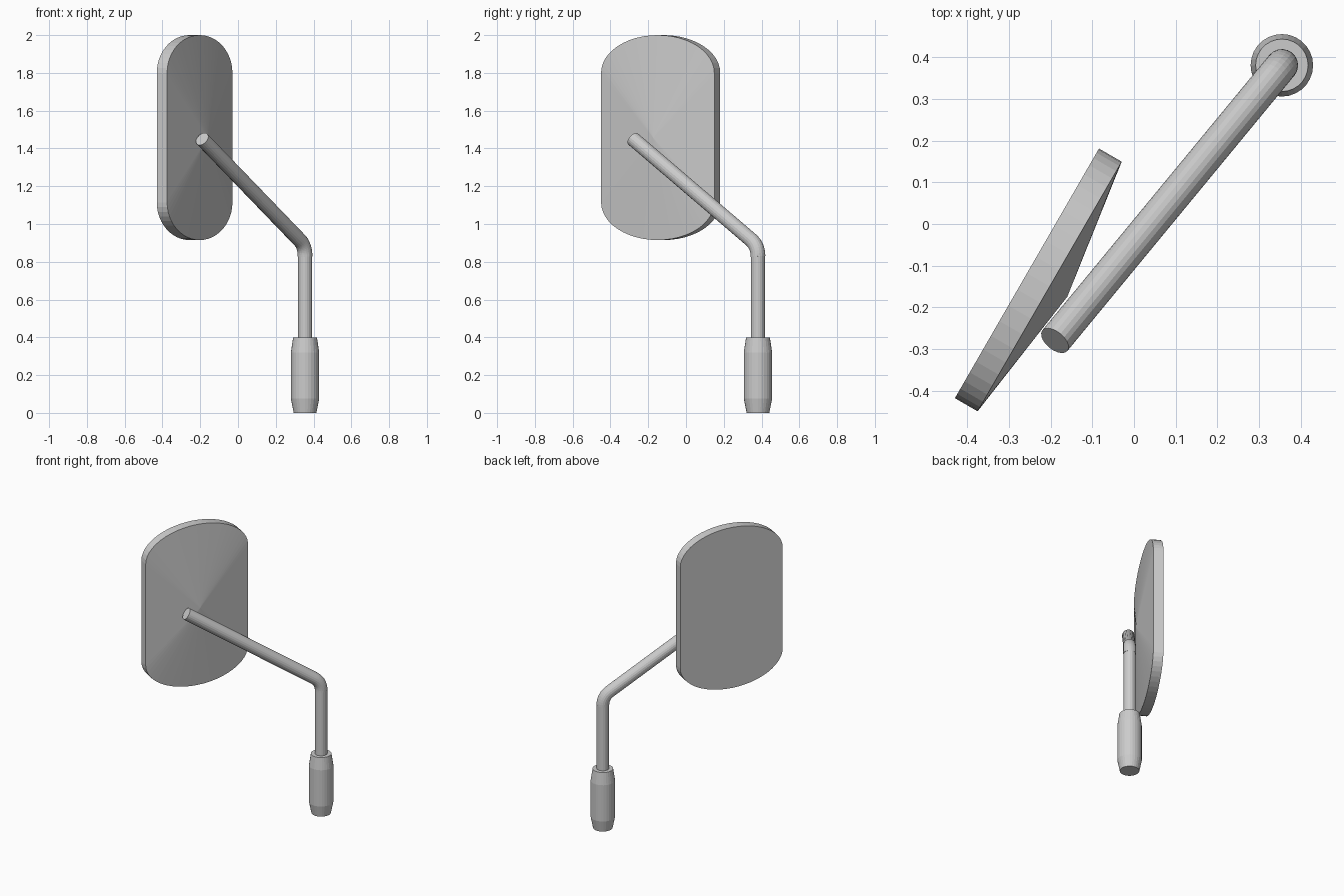
import bpy, bmesh
from math import sin, cos, pi, radians
from mathutils import Vector, Matrix

cube = bpy.data.objects.get("Cube")
if cube:
    bpy.data.objects.remove(cube, do_unlink=True)

grey = bpy.data.materials.new("plain grey")
grey.use_nodes = True
grey.diffuse_color = (0.6, 0.6, 0.6, 1)
grey.node_tree.nodes["Principled BSDF"].inputs["Base Color"].default_value = grey.diffuse_color

FOOT = Vector((0.355, 0.381, 0))


def add_object(name, data):
    ob = bpy.data.objects.new(name, data)
    data.materials.append(grey)
    bpy.context.collection.objects.link(ob)
    return ob


def mesh_object(name, bm):
    bmesh.ops.recalc_face_normals(bm, faces=bm.faces)
    me = bpy.data.meshes.new(name)
    bm.to_mesh(me)
    bm.free()
    return add_object(name, me)


def bridge(bm, low, high):
    for i in range(len(low)):
        j = (i + 1) % len(low)
        bm.faces.new((low[i], low[j], high[j], high[i]))


def lathe(name, profile, sides=28):
    """Closed turned solid from (radius, height) pairs."""
    bm = bmesh.new()
    rings = [[bm.verts.new((r * cos(2 * pi * i / sides), r * sin(2 * pi * i / sides), z))
              for i in range(sides)] for r, z in profile]
    for low, high in zip(rings, rings[1:]):
        bridge(bm, low, high)
    bm.faces.new(rings[0])
    bm.faces.new(rings[-1])
    ob = mesh_object(name, bm)
    ob.location = FOOT
    return ob


# Barrel-shaped grip and the straight stem above it
lathe("grip", [(0.06, 0), (0.075, 0.075), (0.075, 0.32), (0.063, 0.4)])
lathe("stem", [(0.0375, 0.39), (0.0375, 0.83)], 20)

# Arm: rounded elbow, then a straight rod up to the plate
corner = FOOT + Vector((0, 0, 0.885))
tip = Vector((-0.19, -0.28, 1.45))
start = FOOT + Vector((0, 0, 0.828))
along = (tip - corner).normalized()
finish = corner + along * (corner - start).length
path = []
for k in range(9):
    t = k / 8
    path.append(start * (1 - t) ** 2 + corner * 2 * t * (1 - t) + finish * t * t)
path.append(tip)
curve = bpy.data.curves.new("arm", "CURVE")
curve.dimensions = "3D"
curve.bevel_depth = 0.039
curve.bevel_resolution = 8
curve.use_fill_caps = True
spline = curve.splines.new("POLY")
spline.points.add(len(path) - 1)
for point, co in zip(spline.points, path):
    point.co = (*co, 1)
spline.use_smooth = False
add_object("arm", curve)

# Mirror plate: straight sides, elliptical ends, shallow cone towards the arm
HALF_W, HALF_H, END, THICK, PEAK = 0.346, 0.5425, 0.2, 0.063, 0.049
STEPS = 24
outline = []
for side in (1, -1):
    for k in range(STEPS + 1):
        a = pi * k / STEPS
        outline.append((side * HALF_W * cos(a), side * (HALF_H - END + END * sin(a))))
bm = bmesh.new()
back = [bm.verts.new((x, y, -THICK)) for x, y in outline]
rim = [bm.verts.new((x, y, 0)) for x, y in outline]
peak = bm.verts.new((0, 0, PEAK))
bm.faces.new(back)
bridge(bm, back, rim)
for i in range(len(rim)):
    bm.faces.new((rim[i], rim[(i + 1) % len(rim)], peak))
plate = mesh_object("mirror_plate", bm)
turn = radians(60)
plate.matrix_world = Matrix.Translation((-0.2025, -0.15, 1.4575)) @ Matrix.Rotation(turn, 4, "Z") @ Matrix.Rotation(pi / 2, 4, "X")
